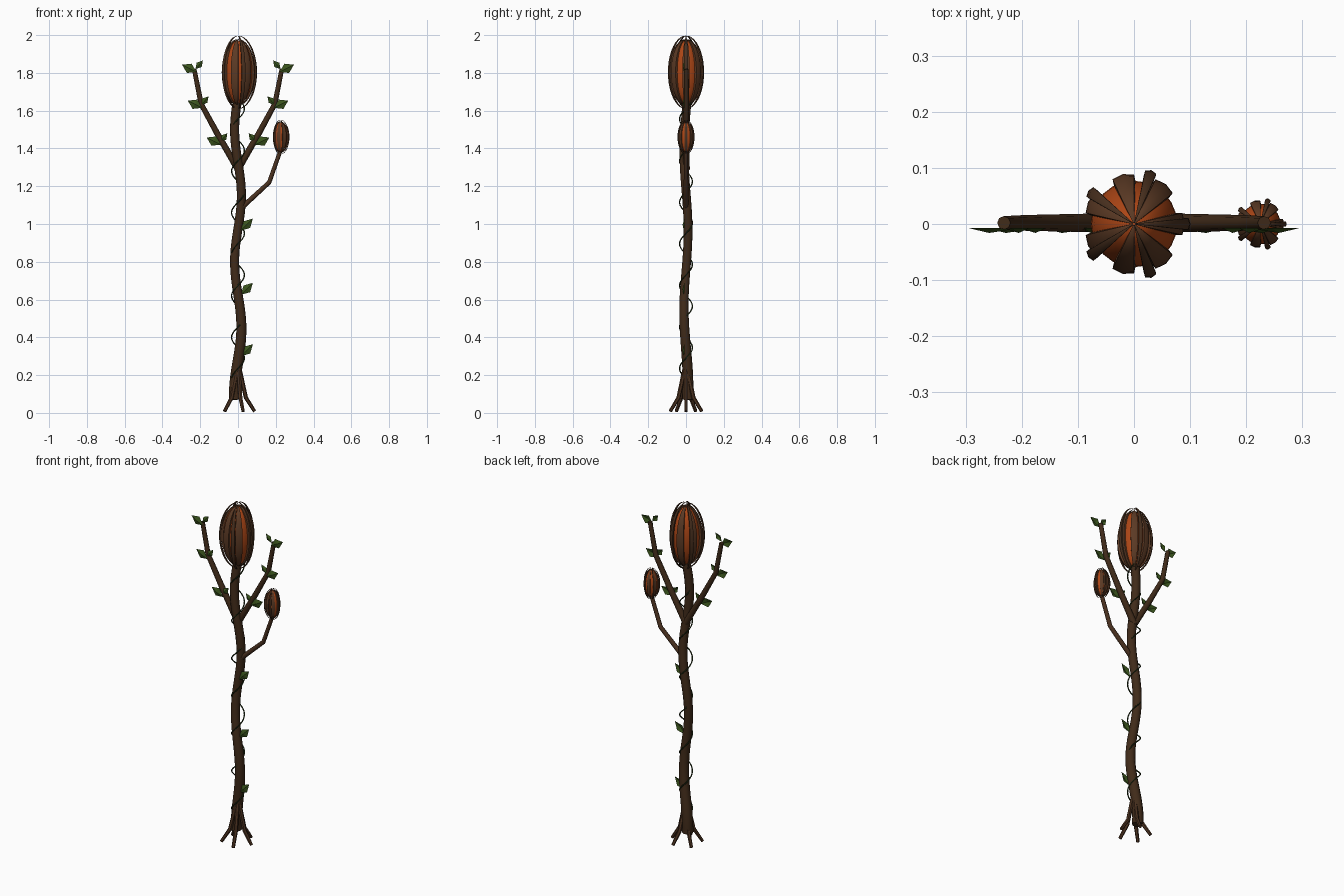
import bpy, bmesh, math
from mathutils import Vector, Quaternion

if "Cube" in bpy.data.objects:
    bpy.data.objects.remove(bpy.data.objects["Cube"])


def mat(name, col):
    m = bpy.data.materials.new(name)
    m.diffuse_color = (*col, 1)
    m.use_nodes = True
    m.node_tree.nodes["Principled BSDF"].inputs["Base Color"].default_value = m.diffuse_color
    return m


BARK = mat("dark bark", (0.052, 0.024, 0.010))
WOOD = mat("branch brown", (0.070, 0.031, 0.014))
HUSK = mat("husk brown", (0.105, 0.042, 0.018))
GLOW = mat("pod orange", (0.42, 0.062, 0.008))
LEAF = mat("leaf green", (0.042, 0.088, 0.012))
VINE = mat("vine green", (0.018, 0.032, 0.008))


def finish(name, bm, material, smooth=True):
    bmesh.ops.recalc_face_normals(bm, faces=bm.faces)
    me = bpy.data.meshes.new(name)
    bm.to_mesh(me)
    bm.free()
    me.materials.append(material)
    ob = bpy.data.objects.new(name, me)
    bpy.context.collection.objects.link(ob)
    if smooth:
        bpy.ops.object.select_all(action='DESELECT')
        ob.select_set(True)
        bpy.context.view_layer.objects.active = ob
        bpy.ops.object.shade_smooth_by_angle(angle=math.radians(50))
    return ob


def skin(bm, rings):
    """Join rings of points into a closed, capped skin."""
    vs = [[bm.verts.new(p) for p in r] for r in rings]
    n = len(vs[0])
    for a, b in zip(vs, vs[1:]):
        for i in range(n):
            j = (i + 1) % n
            bm.faces.new((a[i], a[j], b[j], b[i]))
    bm.faces.new(vs[0][::-1])
    bm.faces.new(vs[-1])


def tube(name, pts, radii, material, sides=8):
    pts = [Vector(p) for p in pts]
    q, prev, rings = Quaternion(), Vector((0, 0, 1)), []
    for i, p in enumerate(pts):
        a, b = pts[max(i - 1, 0)], pts[min(i + 1, len(pts) - 1)]
        t = ((p - a).normalized() + (b - p).normalized()).normalized()
        q = prev.rotation_difference(t) @ q
        prev = t
        rings.append([p + q @ Vector((radii[i] * math.cos(k * math.tau / sides),
                                      radii[i] * math.sin(k * math.tau / sides), 0))
                      for k in range(sides)])
    bm = bmesh.new()
    skin(bm, rings)
    return finish(name, bm, material)


def meridian_strips(name, centre, count, r, h, width, thick, material):
    """Strips running pole to pole around an egg shape, tapering at both ends."""
    bm = bmesh.new()
    steps = 20
    for k in range(count):
        a = k * math.tau / count
        out, side = Vector((math.cos(a), math.sin(a), 0)), Vector((-math.sin(a), math.cos(a), 0))
        rings = []
        for s in range(steps + 1):
            phi = math.pi * (s / steps - 0.5) * 0.985
            c = math.cos(phi)
            p = Vector(centre) + out * (r * c) + Vector((0, 0, h * math.sin(phi)))
            n = (out * c / r + Vector((0, 0, math.sin(phi) / h))).normalized()
            w, t = width / 2 * (c + 0.03), thick / 2 * (c + 0.15)
            rings.append([p + side * w - n * t, p + side * w + n * t * 0.4, p + n * t,
                          p - side * w + n * t * 0.4, p - side * w - n * t])
        skin(bm, rings)
    return finish(name, bm, material)


def pod(name, centre, s):
    bm = bmesh.new()
    bmesh.ops.create_uvsphere(bm, u_segments=24, v_segments=16, radius=1)
    for v in bm.verts:
        v.co = Vector((v.co.x * 0.077 * s, v.co.y * 0.077 * s, v.co.z * 0.168 * s)) + Vector(centre)
    finish(name + "_core", bm, GLOW)
    meridian_strips(name + "_husks", centre, 7, 0.083 * s, 0.174 * s, 0.038 * s, 0.014 * s, HUSK)
    meridian_strips(name + "_cage", centre, 5, 0.095 * s, 0.193 * s, 0.020 * s, 0.010 * s, WOOD)


def leaf(name, base, direction, length, width):
    """Folded diamond lying almost flat in the xz plane."""
    b, d = Vector(base), Vector((direction[0], 0, direction[1])).normalized()
    s = Vector((-d.z, 0, d.x))
    f = Vector((0, 0.006, 0))
    bm = bmesh.new()
    tip, mid = b + d * length + f * 0.5, b + d * length * 0.5 - f
    left, right = mid + s * width / 2 + f * 1.5, mid - s * width / 2 + f * 1.5
    v = [bm.verts.new(p) for p in (b, right, tip, left, mid)]
    for i in range(4):
        bm.faces.new((v[i], v[(i + 1) % 4], v[4]))
    return finish(name, bm, LEAF, smooth=False)


# wavy main stem
def stem(z):
    return Vector((0.018 * math.sin(math.tau * (z - 0.275) / 0.7),
                   -0.011 * math.cos(math.tau * (z - 0.55) / 0.83), z))


zs = [0.07 + 1.59 * i / 40 for i in range(41)]
tube("stem", [stem(z) for z in zs], [0.031 - 0.007 * min(1, z / 0.7) for z in zs], BARK, 10)

# splayed roots
for k in range(5):
    a = k * math.tau / 5
    tube(f"root_{k + 1}", [(r * math.cos(a), r * math.sin(a), z)
                           for r, z in ((0.008, 0.23), (0.042, 0.08), (0.088, 0.008))],
         [0.012, 0.011, 0.009], WOOD, 6)

# twin leafy branches
for side, tag in ((-1, "left"), (1, "right")):
    tube(f"branch_{tag}", [(side * x, 0.002, z) for x, z in
                           ((0.0, 1.29), (0.105, 1.47), (0.195, 1.635), (0.232, 1.82))],
         [0.018, 0.016, 0.014, 0.012], BARK, 8)
    for i, (x, z) in enumerate(((0.10, 1.435), (0.20, 1.63), (0.23, 1.82))):
        leaf(f"leaf_{tag}_outer_{i + 1}", (side * (x - 0.01), -0.010, z - 0.015), (side * 0.9, 0.45), 0.085, 0.055)
        leaf(f"leaf_{tag}_inner_{i + 1}", (side * (x - 0.005), -0.010, z), (-side * 0.6, 0.7), 0.06, 0.035)

# side shoot carrying the small pod
tube("side_shoot", [(0.015, 0, 1.08), (0.045, 0, 1.11), (0.165, 0, 1.22), (0.225, 0, 1.39)],
     [0.013, 0.013, 0.012, 0.011], WOOD, 8)

# pods
pod("main_pod", (0, 0, 1.803), 1.0)
pod("small_pod", (0.225, 0, 1.46), 0.47)

# thin vine spiralling up the stem
n = 160
vine = []
for i in range(n + 1):
    z = 0.18 + 1.47 * i / n
    a = math.tau * (z - 0.73) / 0.22
    vine.append((0.034 * math.cos(a), 0.034 * math.sin(a), z))
tube("vine", vine, [0.0035] * (n + 1), VINE, 6)

# leaves along the stem
for i, z in enumerate((0.30, 0.625, 0.965)):
    leaf(f"stem_leaf_{i + 1}", (0.015, -0.012, z), (0.7, 0.7), 0.09, 0.05)
